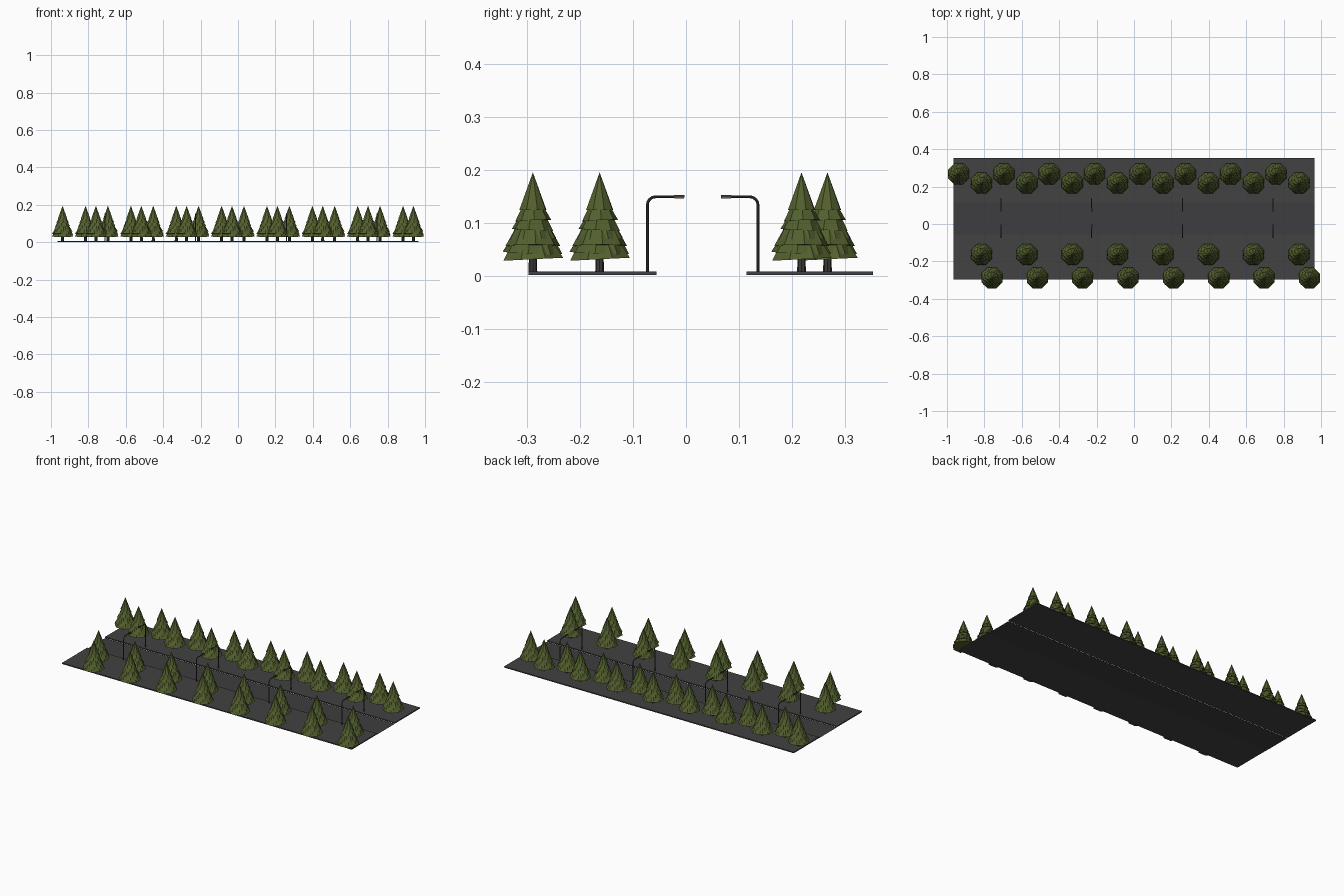
import bpy, bmesh, math
from mathutils import Matrix, Vector

if "Cube" in bpy.data.objects:
    bpy.data.objects.remove(bpy.data.objects["Cube"])


def material(name, rgb):
    m = bpy.data.materials.new(name)
    m.diffuse_color = (*rgb, 1)
    m.use_nodes = True
    m.node_tree.nodes["Principled BSDF"].inputs["Base Color"].default_value = m.diffuse_color
    return m


ASPHALT = material("asphalt", (0.048, 0.048, 0.050))
PAVING = material("paving", (0.054, 0.054, 0.055))
BARK = material("dark bark", (0.045, 0.042, 0.040))
NEEDLES = material("pine green", (0.085, 0.115, 0.027))
METAL = material("lamp metal", (0.055, 0.048, 0.036))
GLASS = material("lamp amber", (0.20, 0.155, 0.08))


def new_mesh(name, bm, mats):
    bmesh.ops.recalc_face_normals(bm, faces=bm.faces)
    me = bpy.data.meshes.new(name)
    bm.to_mesh(me)
    bm.free()
    for m in mats:
        me.materials.append(m)
    return me


def place(name, me, loc=(0, 0, 0), rot=0.0):
    ob = bpy.data.objects.new(name, me)
    ob.location = loc
    ob.rotation_euler.z = rot
    bpy.context.collection.objects.link(ob)
    return ob


def add_box(bm, lo, hi, mat=0):
    lo, hi = Vector(lo), Vector(hi)
    mx = Matrix.Translation((lo + hi) / 2) @ Matrix.Diagonal((*(hi - lo), 1))
    vs = bmesh.ops.create_cube(bm, size=1, matrix=mx)["verts"]
    for f in {f for v in vs for f in v.link_faces}:
        f.material_index = mat


# Road surface: a thin sheet between the two verges
X = 0.966
bm = bmesh.new()
bm.faces.new([bm.verts.new(p) for p in
              ((-X, -0.056, 0), (X, -0.056, 0), (X, 0.114, 0), (-X, 0.114, 0))])
place("road", new_mesh("road", bm, [ASPHALT]))

# Raised verges
for name, y0, y1 in (("front_verge", -0.297, -0.056), ("back_verge", 0.114, 0.353)):
    bm = bmesh.new()
    add_box(bm, (-X, y0, 0.001), (X, y1, 0.0075))
    place(name, new_mesh(name, bm, [PAVING]))

# Pine tree: trunk and stacked, slightly tilted eight-sided skirts
bm = bmesh.new()
bmesh.ops.create_cone(bm, cap_ends=True, segments=8, radius1=0.0085, radius2=0.007,
                      depth=0.05, matrix=Matrix.Translation((0, 0, 0.026)))
# bottom height, bottom radius, top height, top radius
TIERS = [(0.031, 0.061, 0.062, 0.042), (0.043, 0.057, 0.075, 0.038),
         (0.056, 0.052, 0.088, 0.034), (0.070, 0.046, 0.102, 0.028),
         (0.086, 0.040, 0.118, 0.022), (0.104, 0.034, 0.138, 0.016),
         (0.124, 0.027, 0.195, 0.0)]
for i, (z0, r0, z1, r1) in enumerate(TIERS):
    tilt = 0.0 if r1 == 0 else 0.05
    a = i * 2.4
    mx = (Matrix.Translation((0, 0, (z0 + z1) / 2))
          @ Matrix.Rotation(tilt, 4, (math.cos(a), math.sin(a), 0))
          @ Matrix.Rotation(math.pi / 8 + i * 0.25, 4, 'Z'))
    vs = bmesh.ops.create_cone(bm, cap_ends=True, segments=8, radius1=r0,
                               radius2=r1, depth=z1 - z0, matrix=mx)["verts"]
    for f in {f for v in vs for f in v.link_faces}:
        f.material_index = 1
tree = new_mesh("pine_tree", bm, [BARK, NEEDLES])

# Four staggered rows of eight trees
STEP = 0.2425
for row, x0, y in (("front_outer", -0.7595, -0.289), ("front_inner", -0.815, -0.163),
                   ("back_inner", -0.815, 0.218), ("back_outer", -0.938, 0.267)):
    for i in range(8):
        place(f"pine_{row}_{i + 1}", tree, (x0 + i * STEP, y, 0))

# Street lamp: tube swept along an upright with a bent arm towards +y
bend, pole_r = 0.016, 0.0027
path = [(0, 0.001), (0, 0.149 - bend)]
path += [(bend - bend * math.cos(t), 0.149 - bend + bend * math.sin(t))
         for t in (math.radians(d) for d in (22.5, 45, 67.5, 90))]
path.append((0.052, 0.149))
bm = bmesh.new()
rings = []
for i, (y, z) in enumerate(path):
    a, b = path[max(i - 1, 0)], path[min(i + 1, len(path) - 1)]
    d = Vector((0, b[0] - a[0], b[1] - a[1])).normalized()
    side = Vector((1, 0, 0))
    up = d.cross(side)
    rings.append([bm.verts.new(Vector((0, y, z)) + pole_r * (
        side * math.cos(k * math.pi / 4) + up * math.sin(k * math.pi / 4)))
        for k in range(8)])
for r, s in zip(rings, rings[1:]):
    for k in range(8):
        bm.faces.new((r[k], r[(k + 1) % 8], s[(k + 1) % 8], s[k]))
bm.faces.new(rings[0])
bm.faces.new(rings[-1])
# lamp head with a glowing underside plate
add_box(bm, (-0.0035, 0.050, 0.1475), (0.0035, 0.070, 0.1525), 0)
add_box(bm, (-0.0032, 0.051, 0.1455), (0.0032, 0.0695, 0.1515), 1)
lamp = new_mesh("street_lamp", bm, [METAL, GLASS])

for i in range(4):
    x = -0.711 + i * 0.485
    place(f"front_lamp_{i + 1}", lamp, (x, -0.073, 0))
    place(f"back_lamp_{i + 1}", lamp, (x, 0.136, 0), math.pi)
